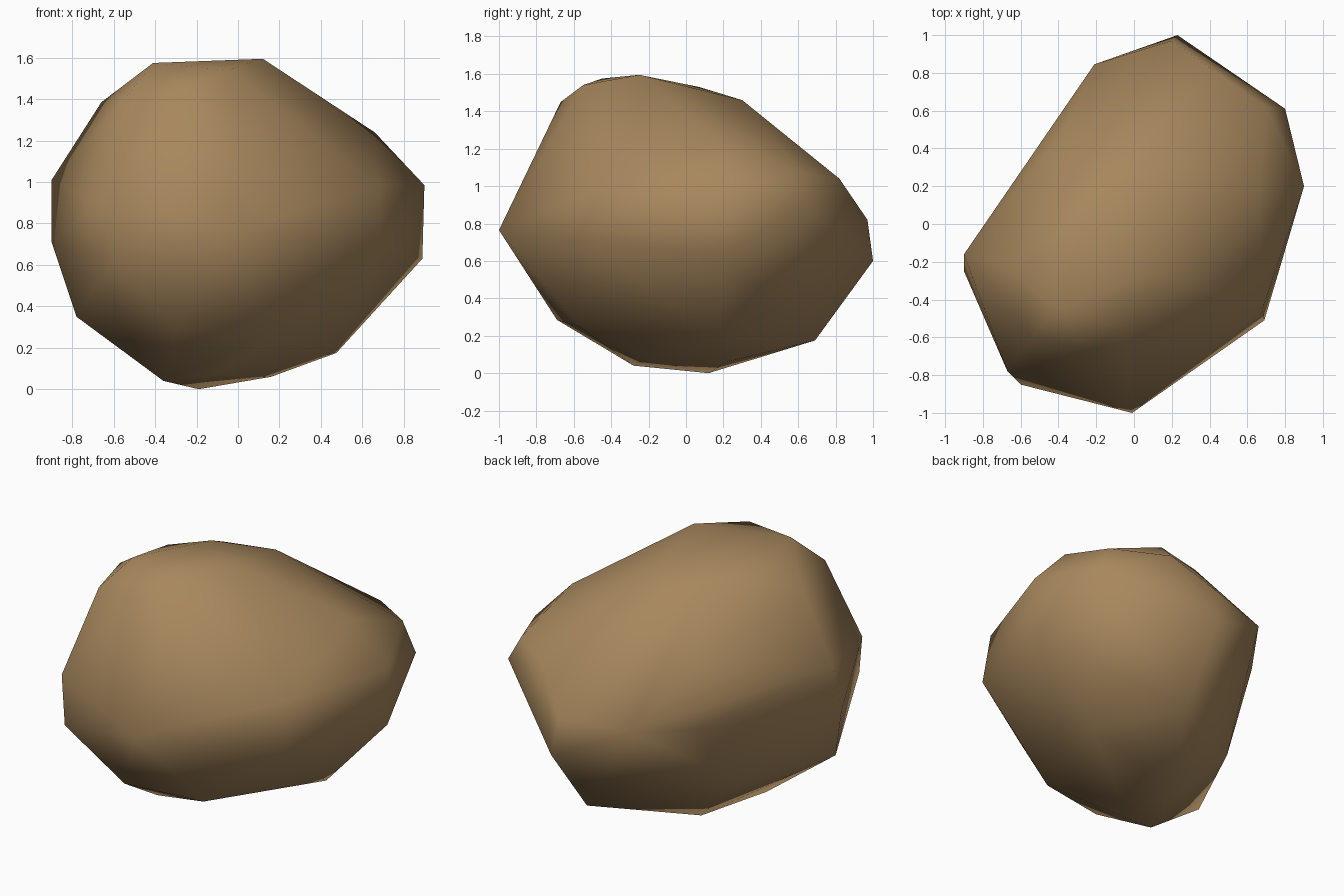
import bpy, bmesh

# Corner points of the boulder, grouped by height band
crown = [(.12, -.25, 1.595), (-.41, -.45, 1.575), (-.05, -.55, 1.54), (-.25, -.67, 1.45),
         (-.54, -.60, 1.41), (-.23, .07, 1.53), (.05, .30, 1.46), (-.45, -.05, 1.49),
         (-.66, -.22, 1.385), (.66, .18, 1.24), (-.25, .24, 1.45), (-.39, .46, 1.12)]
waist = [(.90, .20, .985), (.89, .20, .63), (.80, .61, .90), (.70, .62, 1.07),
         (.41, .82, 1.04), (-.21, .845, .80), (.20, .97, .82), (.23, 1.0, .60),
         (-.44, .51, .75), (-.90, -.16, 1.01), (-.90, -.25, .71), (-.67, -.78, .90),
         (-.60, -.85, .63), (-.01, -1.0, .765), (.69, -.51, .70), (.68, -.45, .98)]
base = [(-.78, -.36, .35), (-.30, -.69, .285), (.475, .19, .175), (.20, .69, .175),
        (-.50, .22, .34), (.16, -.57, .25), (-.10, -.22, .075), (-.36, -.28, .04),
        (.16, .22, .06), (-.19, .12, 0)]

# Boulder: tight skin around the corner points
bm = bmesh.new()
for p in crown + waist + base:
    bm.verts.new(p)
bmesh.ops.convex_hull(bm, input=bm.verts[:])
loose = [v for v in bm.verts if not v.link_faces]
bmesh.ops.delete(bm, geom=loose, context='VERTS')
bmesh.ops.recalc_face_normals(bm, faces=bm.faces[:])
for f in bm.faces:
    f.smooth = True

mesh = bpy.data.meshes.new("boulder")
bm.to_mesh(mesh)
bm.free()
boulder = bpy.data.objects.new("boulder", mesh)
bpy.context.collection.objects.link(boulder)

# Sandy brown stone
stone = bpy.data.materials.new("sandy brown stone")
stone.diffuse_color = (0.39, 0.245, 0.11, 1)
mesh.materials.append(stone)
